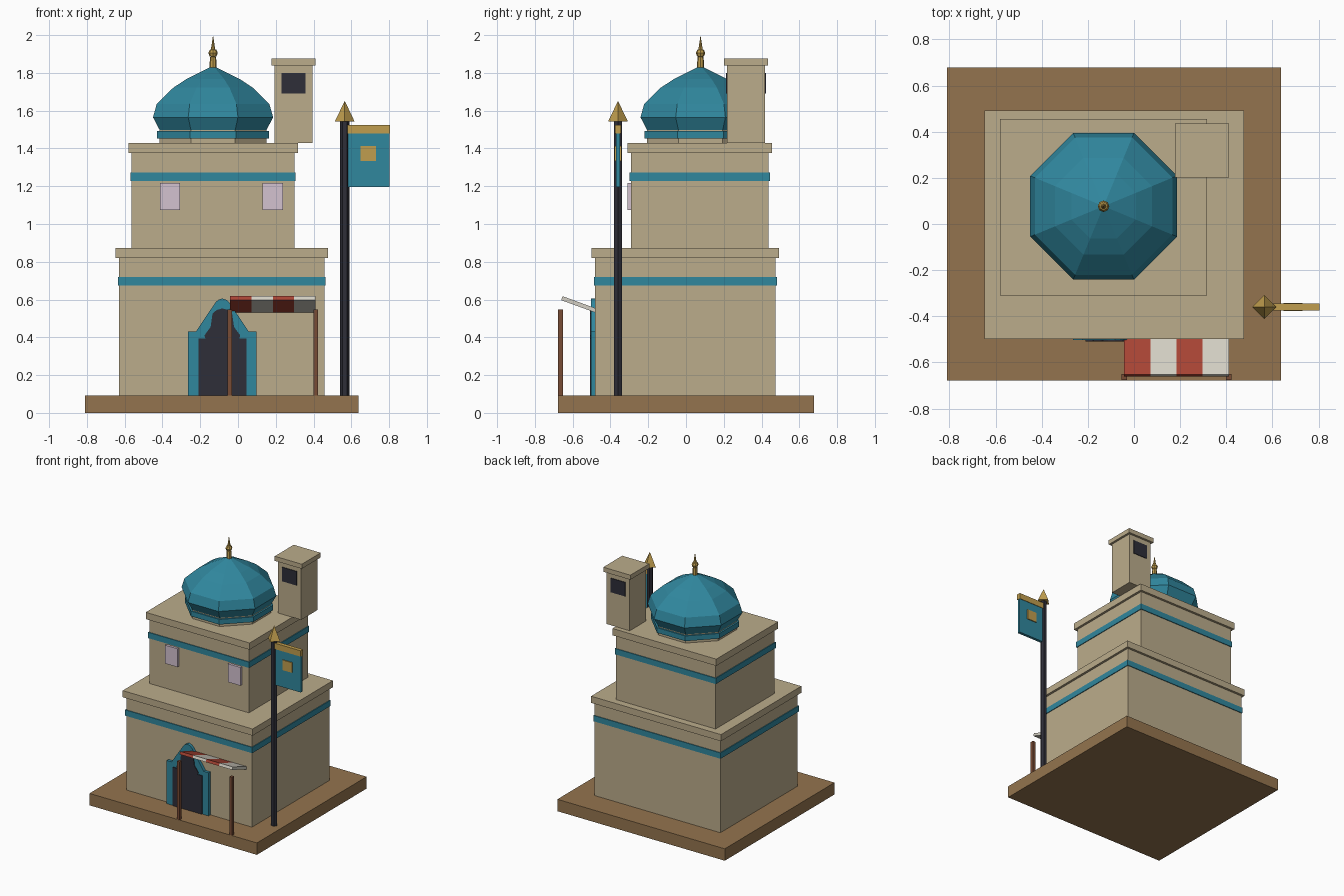
import bpy, bmesh, math
from mathutils import Matrix

old = bpy.data.objects.get("Cube")
if old:
    bpy.data.objects.remove(old, do_unlink=True)


def material(name, *rgb):
    lin = [((c / 255 + 0.055) / 1.055) ** 2.4 for c in rgb] + [1]
    m = bpy.data.materials.new(name)
    m.use_nodes = True
    m.diffuse_color = lin
    m.node_tree.nodes["Principled BSDF"].inputs["Base Color"].default_value = lin
    return m


SAND = material("sandstone", 187, 172, 139)
TEAL = material("teal_tile", 48, 135, 158)
EARTH = material("earth_brown", 148, 116, 78)
DARK = material("dark_iron", 46, 46, 56)
GOLD = material("gold", 192, 158, 78)
LILAC = material("pale_lilac", 211, 194, 208)
RED = material("awning_red", 168, 68, 52)
WHITE = material("awning_white", 211, 207, 195)
WOOD = material("post_wood", 121, 76, 53)


def finish(name, bm, *mats):
    bmesh.ops.recalc_face_normals(bm, faces=bm.faces)
    mesh = bpy.data.meshes.new(name)
    bm.to_mesh(mesh)
    bm.free()
    for m in mats:
        mesh.materials.append(m)
    ob = bpy.data.objects.new(name, mesh)
    bpy.context.collection.objects.link(ob)
    return ob


def box(name, mat, x0, x1, y0, y1, z0, z1):
    bm = bmesh.new()
    bmesh.ops.create_cube(bm, size=1)
    bmesh.ops.scale(bm, verts=bm.verts, vec=(x1 - x0, y1 - y0, z1 - z0))
    bmesh.ops.translate(bm, verts=bm.verts,
                        vec=((x0 + x1) / 2, (y0 + y1) / 2, (z0 + z1) / 2))
    return finish(name, bm, mat)


def centred_box(name, mat, cx, cy, hx, hy, z0, z1):
    return box(name, mat, cx - hx, cx + hx, cy - hy, cy + hy, z0, z1)


def lathe(name, mat, cx, cy, profile, sides, turn=0.0):
    """Stack of regular polygons given as (radius, height)."""
    bm = bmesh.new()
    rings = []
    for r, z in profile:
        if r == 0:
            rings.append([bm.verts.new((cx, cy, z))] * sides)
            continue
        angles = [turn + math.tau * i / sides for i in range(sides)]
        rings.append([bm.verts.new((cx + r * math.cos(a), cy + r * math.sin(a), z))
                      for a in angles])
    for low, high in zip(rings, rings[1:]):
        for i in range(sides):
            j = (i + 1) % sides
            bm.faces.new(list(dict.fromkeys((low[i], low[j], high[j], high[i]))))
    for ring, (r, _) in ((rings[0], profile[0]), (rings[-1], profile[-1])):
        if r:
            bm.faces.new(ring)
    return finish(name, bm, mat)


def mirrored_plate(name, mat, cx, half, y0, y1):
    """Extrude a symmetric outline, given as its right half from bottom to peak."""
    outline = half + [(-x, z) for x, z in reversed(half) if x]
    bm = bmesh.new()
    face = bm.faces.new([bm.verts.new((cx + x, y0, z)) for x, z in outline])
    out = bmesh.ops.extrude_face_region(bm, geom=[face])["geom"]
    bmesh.ops.translate(bm, vec=(0, y1 - y0, 0),
                        verts=[v for v in out if isinstance(v, bmesh.types.BMVert)])
    return finish(name, bm, mat)


GROUND = 0.093
box("ground_slab", EARTH, -0.81, 0.638, -0.678, 0.678, 0, GROUND)


# Two stacked storeys, each with a tile band and a projecting cornice
def storey(name, cx, cy, hx, hy, z0, z1, top, band0, band1, lip):
    centred_box(name + "_walls", SAND, cx, cy, hx, hy, z0, z1)
    centred_box(name + "_band", TEAL, cx, cy, hx + 0.006, hy + 0.006, band0, band1)
    centred_box(name + "_cornice", SAND, cx, cy, hx + lip, hy + lip, z1, top)


storey("lower", -0.086, -0.003, 0.544, 0.478, GROUND, 0.82, 0.872, 0.675, 0.72, 0.018)
storey("upper", -0.132, 0.073, 0.431, 0.365, 0.872, 1.377, 1.43, 1.227, 1.272, 0.018)

# Upper windows
for side, x in (("right", -0.36), ("left", 0.184)):
    centred_box(side + "_window", LILAC, x, -0.3, 0.054, 0.011, 1.075, 1.218)

# Octagonal drum and dome
DX, DY = -0.132, 0.077
OCT = math.pi / 8


def octagon(name, mat, profile):
    lathe(name, mat, DX, DY, [(a / math.cos(OCT), z) for a, z in profile], 8, OCT)


octagon("dome_drum", SAND, [(0.283, 1.43), (0.283, 1.5)])
octagon("drum_band", TEAL, [(0.296, 1.452), (0.296, 1.492)])
octagon("dome", TEAL, [(0.283, 1.498), (0.318, 1.565), (0.298, 1.636),
                       (0.21, 1.722), (0.14, 1.768), (0, 1.838)])

# Finial on the dome
lathe("finial_stem", GOLD, DX, DY, [(0.02, 1.82), (0.016, 1.885)], 8)
lathe("finial_ball", GOLD, DX, DY, [(0, 1.88), (0.018, 1.888), (0.025, 1.905),
                                    (0.018, 1.922), (0, 1.93)], 8)
lathe("finial_spike", GOLD, DX, DY, [(0.012, 1.92), (0, 2.0)], 8)

# Wind tower with openings front and back
TX, TY = 0.294, 0.318
centred_box("tower_shaft", SAND, TX, TY, 0.1, 0.1, 1.43, 1.84)
centred_box("tower_cap", SAND, TX, TY, 0.117, 0.117, 1.84, 1.876)
for name, s in (("front", -1), ("back", 1)):
    centred_box("tower_opening_" + name, DARK, TX, TY + s * 0.101, 0.063, 0.004, 1.69, 1.8)

# Pointed doorway
PX = -0.083
mirrored_plate("door_surround", TEAL, PX,
               [(0.181, GROUND), (0.181, 0.43), (0.14, 0.43), (0.036, 0.585),
                (0.022, 0.598), (0, 0.606)], -0.504, -0.47)
mirrored_plate("door_opening", DARK, PX,
               [(0.127, GROUND), (0.127, 0.395), (0.09, 0.395), (0.095, 0.41),
                (0.062, 0.455), (0.052, 0.525), (0.03, 0.545), (0, 0.553)], -0.509, -0.475)

# Striped awning, tilted up and outward, on two posts
AX0, AX1, STRIPES = -0.043, 0.411, 4
bm = bmesh.new()
width = (AX1 - AX0) / STRIPES
for i in range(STRIPES):
    cube = bmesh.ops.create_cube(bm, size=1)["verts"]
    place = Matrix.Translation((AX0 + (i + 0.5) * width, -0.563, 0.573))
    tilt = Matrix.Rotation(math.radians(-20), 4, "X")
    bmesh.ops.transform(bm, verts=cube,
                        matrix=place @ tilt @ Matrix.Diagonal((width, 0.2, 0.022, 1)))
    for f in {f for v in cube for f in v.link_faces}:
        f.material_index = i % 2
finish("awning", bm, RED, WHITE)
for side, x in (("right", AX0), ("left", AX1)):
    centred_box(side + "_awning_post", WOOD, x, -0.664, 0.012, 0.013, GROUND, 0.547)

# Flagpole with spear tip and hanging banner
FX, FY = 0.565, -0.36
lathe("flagpole", DARK, FX, FY, [(0.024, GROUND), (0.024, 1.545)], 6)
lathe("pole_tip", GOLD, FX, FY, [(0.052, 1.543), (0, 1.652)], 4)
box("banner", TEAL, 0.58, 0.803, FY - 0.011, FY + 0.011, 1.196, 1.48)
box("banner_top", GOLD, 0.58, 0.805, FY - 0.015, FY + 0.015, 1.478, 1.524)
box("banner_emblem", GOLD, 0.648, 0.731, FY - 0.018, FY + 0.018, 1.333, 1.412)
